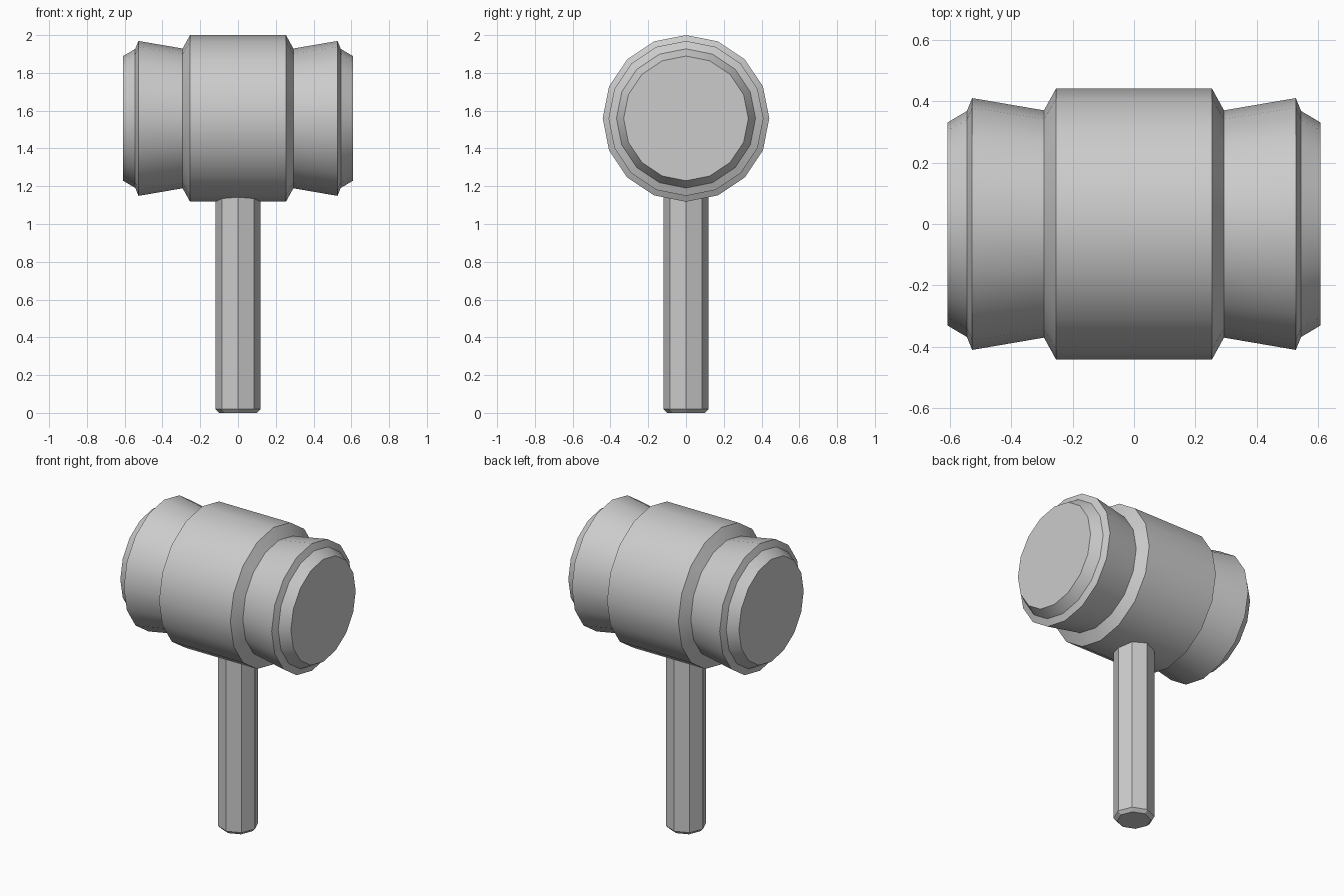
import bpy, bmesh, math
from mathutils import Matrix

if "Cube" in bpy.data.objects:
    bpy.data.objects.remove(bpy.data.objects["Cube"])


def lathe(name, profile, sides, matrix):
    """Revolve (radius, height) pairs around z, cap both ends, then place."""
    bm = bmesh.new()
    rings = []
    for r, h in profile:
        rings.append([bm.verts.new((r * math.cos(2 * math.pi * i / sides),
                                    r * math.sin(2 * math.pi * i / sides), h))
                      for i in range(sides)])
    for a, b in zip(rings, rings[1:]):
        for i in range(sides):
            j = (i + 1) % sides
            bm.faces.new((a[i], a[j], b[j], b[i]))
    bm.faces.new(rings[0][::-1])
    bm.faces.new(rings[-1])
    bm.transform(matrix)
    bmesh.ops.recalc_face_normals(bm, faces=bm.faces)
    mesh = bpy.data.meshes.new(name)
    bm.to_mesh(mesh)
    bm.free()
    obj = bpy.data.objects.new(name, mesh)
    bpy.context.collection.objects.link(obj)
    bpy.ops.object.select_all(action='DESELECT')
    obj.select_set(True)
    bpy.context.view_layer.objects.active = obj
    bpy.ops.object.shade_smooth_by_angle(angle=math.radians(23))
    return obj


# Mallet head: half profile mirrored about the middle, lying along x
half = [(0.441, 0.254), (0.37, 0.293), (0.41, 0.527), (0.368, 0.544), (0.33, 0.608)]
profile = [(r, -h) for r, h in reversed(half)] + half
lathe("mallet_head", profile, 16,
      Matrix.Translation((0, 0, 1.559)) @ Matrix.Rotation(math.pi / 2, 4, 'Y'))

# Octagonal handle with a chamfered foot, sunk into the head
lathe("handle", [(0.1, 0), (0.12, 0.02), (0.12, 1.2)], 8, Matrix.Identity(4))
